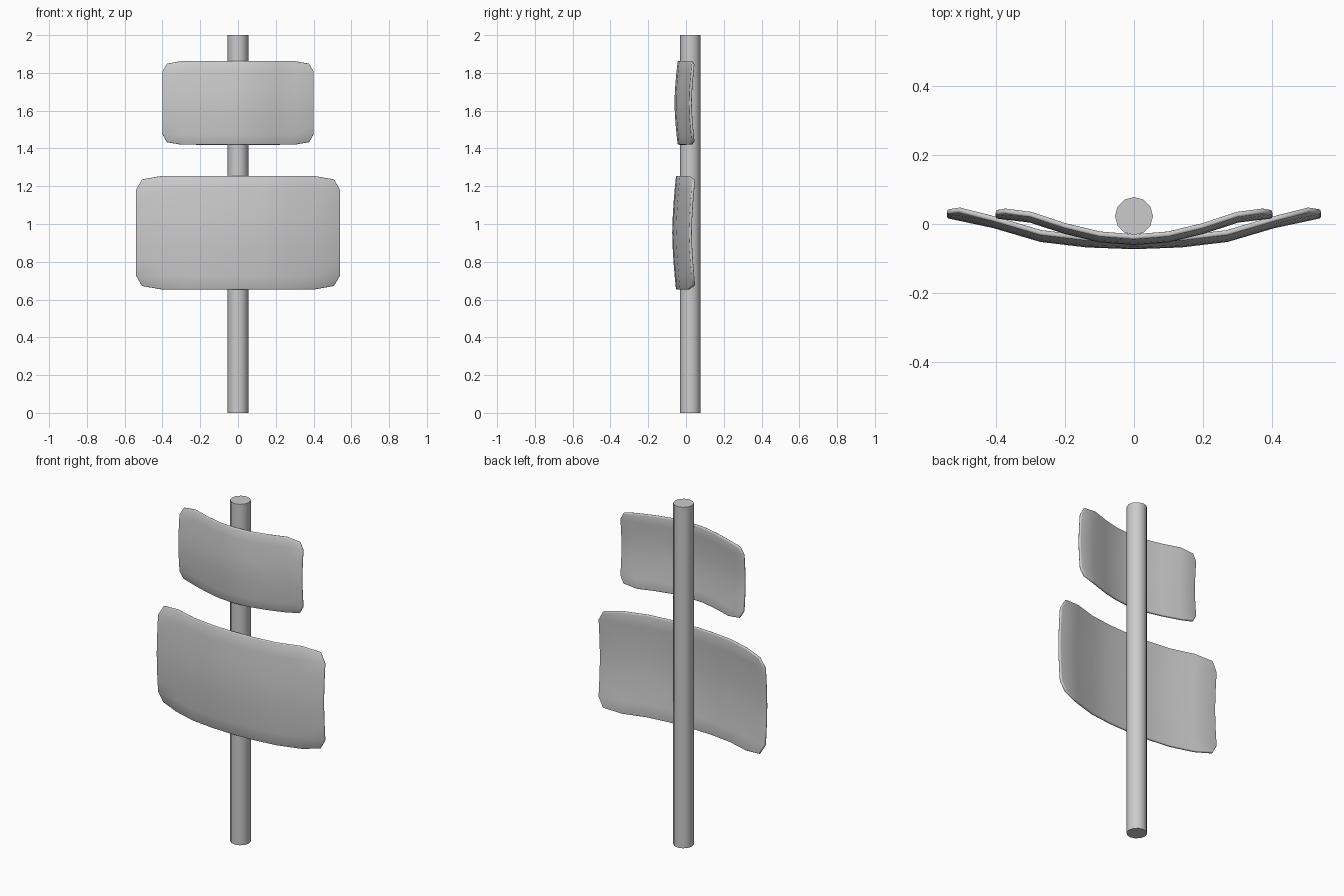
import bpy, bmesh

if "Cube" in bpy.data.objects:
    bpy.data.objects.remove(bpy.data.objects["Cube"])


def smooth(obj, angle):
    bpy.ops.object.select_all(action='DESELECT')
    obj.select_set(True)
    bpy.context.view_layer.objects.active = obj
    bpy.ops.object.shade_smooth_by_angle(angle=angle)


def curved_panel(name, half_w, half_h, z_mid, profile, bend):
    """Bowed sheet: profile is the front y from centre to side, bend the extra y at top and bottom."""
    steps = [-1, -.75, -.5, -.25, 0, .25, .5, .75, 1]
    bm = bmesh.new()
    grid = []
    for v in steps:
        row = []
        for u in steps:
            pu, pv = u, v
            if abs(u) == 1 and abs(v) == 1:      # pulled-in corners
                pu, pv = u * .94, v * .94
            y = profile[int(abs(u) * 4)] + bend * abs(pv) ** 1.6
            row.append(bm.verts.new((pu * half_w, y, z_mid + pv * half_h)))
        grid.append(row)
    for j in range(8):
        for i in range(8):
            bm.faces.new((grid[j][i], grid[j][i + 1], grid[j + 1][i + 1], grid[j + 1][i]))
    mesh = bpy.data.meshes.new(name)
    bm.to_mesh(mesh)
    bm.free()
    obj = bpy.data.objects.new(name, mesh)
    bpy.context.collection.objects.link(obj)
    smooth(obj, 1.0)
    # thickness and softened rim
    sol = obj.modifiers.new("thickness", 'SOLIDIFY')
    sol.thickness = .015
    sol.offset = -1
    bev = obj.modifiers.new("rim", 'BEVEL')
    bev.width = .005
    bev.segments = 2
    bev.limit_method = 'ANGLE'
    bev.angle_limit = 1.0
    return obj


# Pole
bpy.ops.mesh.primitive_cylinder_add(vertices=12, radius=.055, depth=2, location=(0, .023, 1))
pole = bpy.context.object
pole.name = "pole"
smooth(pole, .7)

# Sign panels
curved_panel("large_panel", .542, .301, .954, [-.073, -.068, -.052, -.012, .017], .02)
curved_panel("small_panel", .401, .222, 1.641, [-.061, -.053, -.029, .004, .016], .017)
